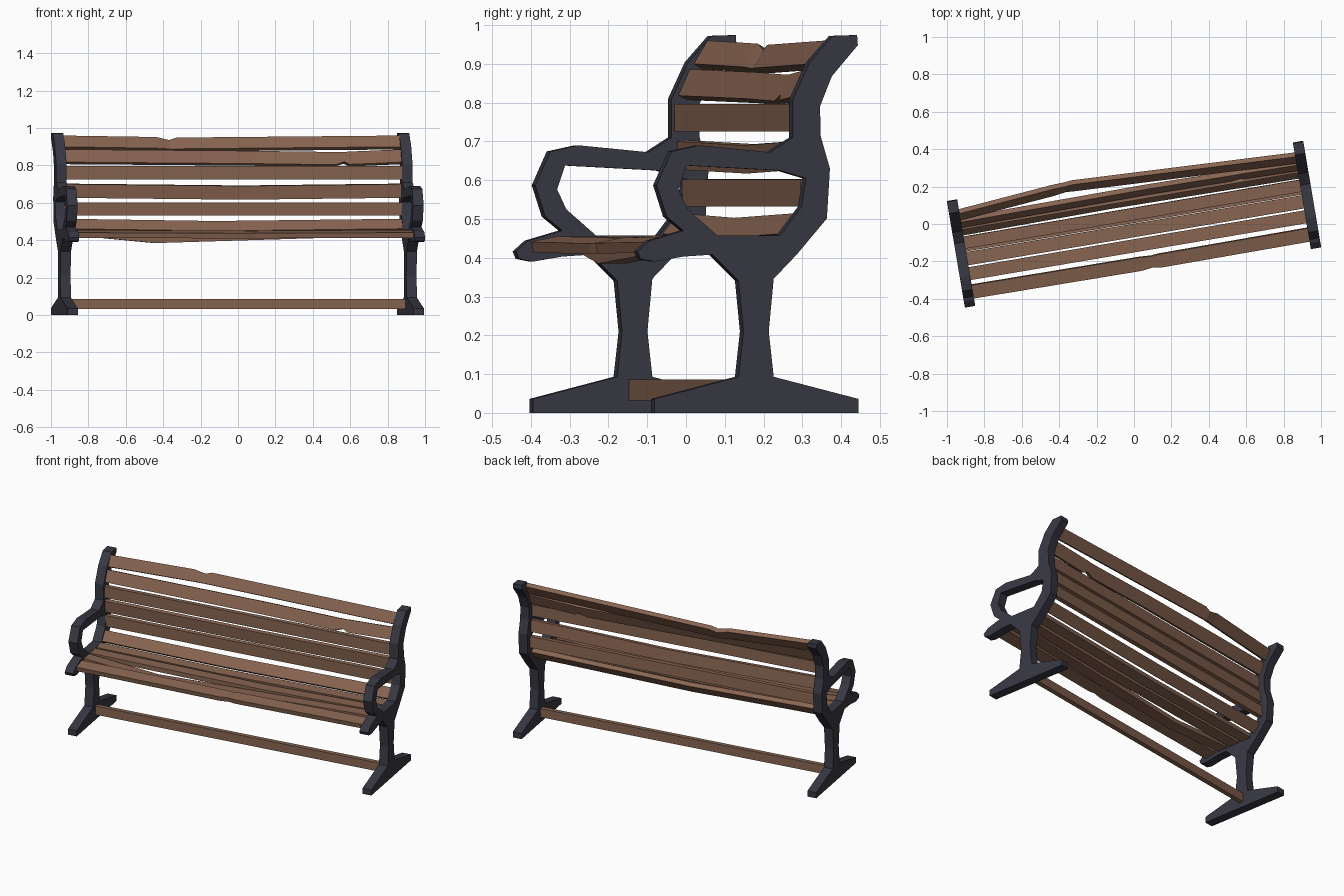
import bpy, bmesh
from math import radians
from mathutils import Matrix, Vector

cube = bpy.data.objects.get("Cube")
if cube:
    bpy.data.objects.remove(cube, do_unlink=True)

TURN = Matrix.Rotation(radians(9.6), 4, 'Z')   # bench stands slightly turned
FRAME_X, FRAME_T = 0.938, 0.056
SLAT_END = 0.915


def material(name, rgb):
    mat = bpy.data.materials.new(name)
    mat.use_nodes = True
    colour = (*rgb, 1)
    mat.diffuse_color = colour
    node = next(n for n in mat.node_tree.nodes if n.type == 'BSDF_PRINCIPLED')
    node.inputs["Base Color"].default_value = colour
    node.inputs["Roughness"].default_value = 0.8
    return mat


IRON = material("dark_iron", (0.039, 0.039, 0.056))
WOOD = material("brown_wood", (0.245, 0.128, 0.082))


def finish(name, bm, mat):
    bmesh.ops.recalc_face_normals(bm, faces=bm.faces)
    bm.transform(TURN)
    mesh = bpy.data.meshes.new(name)
    bm.to_mesh(mesh)
    bm.free()
    mesh.materials.append(mat)
    obj = bpy.data.objects.new(name, mesh)
    bpy.context.collection.objects.link(obj)
    return obj


# Side frame silhouette (y, z): foot, leg, seat tip, armrest, back, rear leg
OUTLINE = [
    (-.246, 0), (-.246, .036), (-.026, .093), (-.013, .21), (-.026, .341),
    (-.094, .408), (-.17, .403), (-.246, .39), (-.282, .397), (-.29, .416),
    (-.259, .444), (-.17, .47), (-.214, .506), (-.24, .587), (-.201, .674),
    (-.128, .69), (.056, .672), (.116, .71), (.116, .809), (.16, .904),
    (.22, .972), (.284, .974), (.286, .948), (.218, .868), (.187, .79),
    (.189, .713), (.213, .63), (.205, .501), (.126, .408), (.066, .346),
    (.053, .21), (.066, .093), (.288, .036), (.288, 0)]
# Opening under the armrest
OPENING = [
    (-.162, .638), (.082, .625), (.15, .605), (.139, .532),
    (.082, .457), (-.081, .457), (-.159, .525), (-.183, .576)]


def side_frame(name, x):
    bm = bmesh.new()
    edges = []
    for loop in (OUTLINE, OPENING):
        verts = [bm.verts.new((x - FRAME_T / 2, y, z)) for y, z in loop]
        edges += [bm.edges.new((verts[i - 1], verts[i])) for i in range(len(verts))]
    bmesh.ops.triangle_fill(bm, use_beauty=True, edges=edges)
    out = bmesh.ops.extrude_face_region(bm, geom=bm.faces[:], use_keep_orig=True)
    moved = [v for v in out["geom"] if isinstance(v, bmesh.types.BMVert)]
    bmesh.ops.translate(bm, verts=moved, vec=(FRAME_T, 0, 0))
    finish(name, bm, IRON)


def slat(name, low, high, knots=(), thick=0.028):
    """Plank whose face runs from low to high (y, z).
    Knots (x, dy, dz, chip) bend it; chip > 0 nicks the high edge, < 0 the low edge."""
    low, high = Vector(low), Vector(high)
    along = (high - low).normalized()
    back = Vector((along.y, -along.x)) * thick
    bm = bmesh.new()
    rings = []
    for x, dy, dz, chip in [(-SLAT_END, 0, 0, 0), *knots, (SLAT_END, 0, 0, 0)]:
        shift = Vector((dy, dz))
        a = low + shift + along * max(-chip, 0)
        b = high + shift - along * max(chip, 0)
        rings.append([bm.verts.new((x, p.x, p.y)) for p in (a, b, b + back, a + back)])
    for r, s in zip(rings, rings[1:]):
        for i in range(4):
            bm.faces.new((r[i - 1], r[i], s[i], s[i - 1]))
    bm.faces.new(rings[0])
    bm.faces.new(rings[-1])
    finish(name, bm, WOOD)


for side, sign in (("left", 1), ("right", -1)):
    side_frame(side + "_side_frame", sign * FRAME_X)

# Seat planks, front to back
slat("seat_slat_front", (-.25, .441), (-.178, .455),
     [(0, -.004, -.004, 0), (.06, -.008, -.005, -.012), (.1, -.004, -.003, 0)])
slat("seat_slat_second", (-.15, .455), (-.08, .455), [(-.47, 0, -.042, 0)])
slat("seat_slat_third", (-.07, .455), (.002, .455), [(.2, 0, -.012, 0)])
slat("seat_slat_rear", (.02, .453), (.085, .457), [(-.1, 0, -.01, 0)])

# Backrest planks, bottom to top
slat("back_slat_lowest", (.092, .462), (.135, .515), [(-.1, .008, -.012, 0)])
slat("back_slat_second", (.146, .532), (.144, .602))
slat("back_slat_third", (.138, .627), (.13, .7), [(.05, .012, -.01, 0)])
slat("back_slat_fourth", (.124, .725), (.124, .796))
slat("back_slat_fifth", (.134, .818), (.164, .886),
     [(.1, .008, -.008, 0), (.55, .004, -.014, 0), (.6, .004, -.014, -.018),
      (.63, .004, -.012, 0)])
slat("back_slat_top", (.174, .9), (.21, .96),
     [(-.4, .045, -.008, 0), (-.33, .055, -.012, .014), (-.29, .052, -.011, 0)])

# Low stretcher between the feet
slat("foot_stretcher", (.005, .032), (.005, .086))
